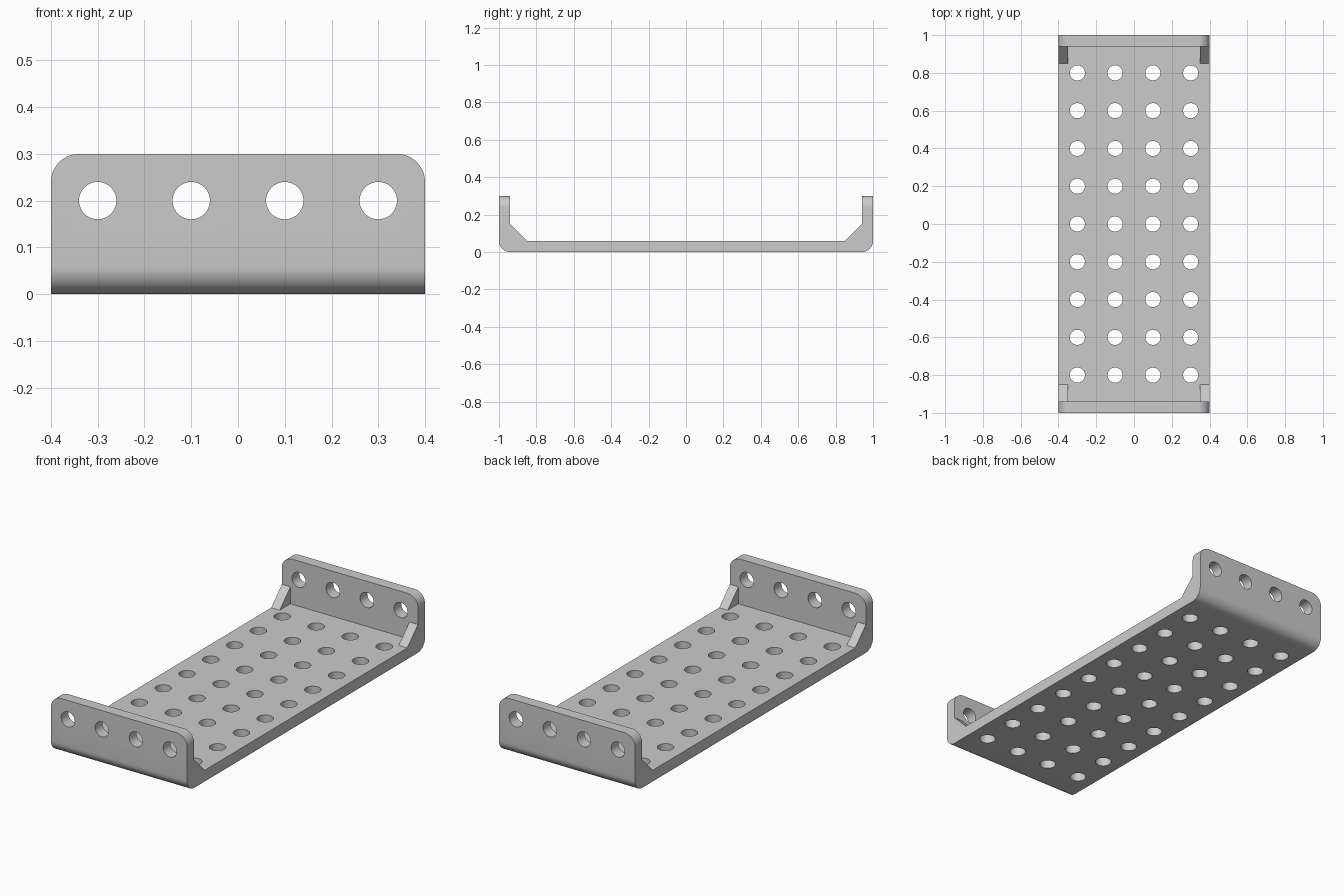
import bpy, bmesh
from math import pi
from mathutils import Matrix, Vector

if "Cube" in bpy.data.objects:
    bpy.data.objects.remove(bpy.data.objects["Cube"], do_unlink=True)

HALF_W, HALF_L, HEIGHT = 0.4, 1.0, 0.3
THICK, GUSSET, RADIUS = 0.06, 0.09, 0.06
HOLE_XS = [-0.3, -0.1, 0.1, 0.3]

grey = bpy.data.materials.new("plain grey")
grey.use_nodes = True
colour = (0.6, 0.6, 0.6, 1)
grey.diffuse_color = colour
grey.node_tree.nodes["Principled BSDF"].inputs["Base Color"].default_value = colour


def make_object(name, bm):
    bmesh.ops.recalc_face_normals(bm, faces=bm.faces)
    mesh = bpy.data.meshes.new(name)
    bm.to_mesh(mesh)
    bm.free()
    mesh.materials.append(grey)
    obj = bpy.data.objects.new(name, mesh)
    bpy.context.collection.objects.link(obj)
    return obj


def cut(target, cutter):
    bpy.context.view_layer.objects.active = target
    mod = target.modifiers.new("cut", "BOOLEAN")
    mod.operation = "DIFFERENCE"
    mod.solver = "EXACT"
    mod.object = cutter
    bpy.ops.object.modifier_apply(modifier=mod.name)
    bpy.data.objects.remove(cutter, do_unlink=True)


# Bracket: side profile with corner gussets, extruded across the width
inner = HALF_L - THICK
half = [(HALF_L, 0), (HALF_L, HEIGHT), (inner, HEIGHT),
        (inner, THICK + GUSSET), (inner - GUSSET, THICK)]
profile = half + [(-y, z) for y, z in reversed(half)]
bm = bmesh.new()
side = bm.faces.new([bm.verts.new((-HALF_W, y, z)) for y, z in profile])
swept = bmesh.ops.extrude_face_region(bm, geom=[side])["geom"]
bmesh.ops.translate(bm, vec=(2 * HALF_W, 0, 0),
                    verts=[g for g in swept if isinstance(g, bmesh.types.BMVert)])


# Round the lower bends and the upper wall corners
def is_rounded(edge):
    a, b = (v.co for v in edge.verts)
    bend = abs(a.x - b.x) > 0.1 and max(a.z, b.z) < 0.01
    corner = abs(a.y - b.y) > 0.01 and min(a.z, b.z) > HEIGHT - 0.01
    return bend or corner


bmesh.ops.bevel(bm, geom=[e for e in bm.edges if is_rounded(e)], offset=RADIUS,
                segments=10, profile=0.5, affect="EDGES")
bracket = make_object("bracket", bm)

# Open the middle, leaving gussets only along both sides
bm = bmesh.new()
size = Vector((0.7, 2 * inner, 0.5, 1))
bmesh.ops.create_cube(bm, size=1, matrix=Matrix.Translation((0, 0, THICK + size.z / 2))
                      @ Matrix.Diagonal(size))
cut(bracket, make_object("pocket_cutter", bm))


# Hole grid in the base and a row of holes through each end wall
def add_drill(bm, location, rotation):
    bmesh.ops.create_cone(bm, cap_ends=True, segments=40, radius1=0.04, radius2=0.04,
                          depth=0.2, matrix=Matrix.Translation(location) @ rotation)


bm = bmesh.new()
for x in HOLE_XS:
    for row in range(-4, 5):
        add_drill(bm, (x, row * 0.2, THICK / 2), Matrix.Identity(4))
    for end in (-1, 1):
        add_drill(bm, (x, end * (HALF_L - THICK / 2), 0.2), Matrix.Rotation(pi / 2, 4, "X"))
cut(bracket, make_object("hole_cutter", bm))

# Smooth the rounds while keeping hard edges crisp
bpy.ops.object.select_all(action="DESELECT")
bracket.select_set(True)
bpy.context.view_layer.objects.active = bracket
bpy.ops.object.shade_smooth_by_angle(angle=pi / 6)
